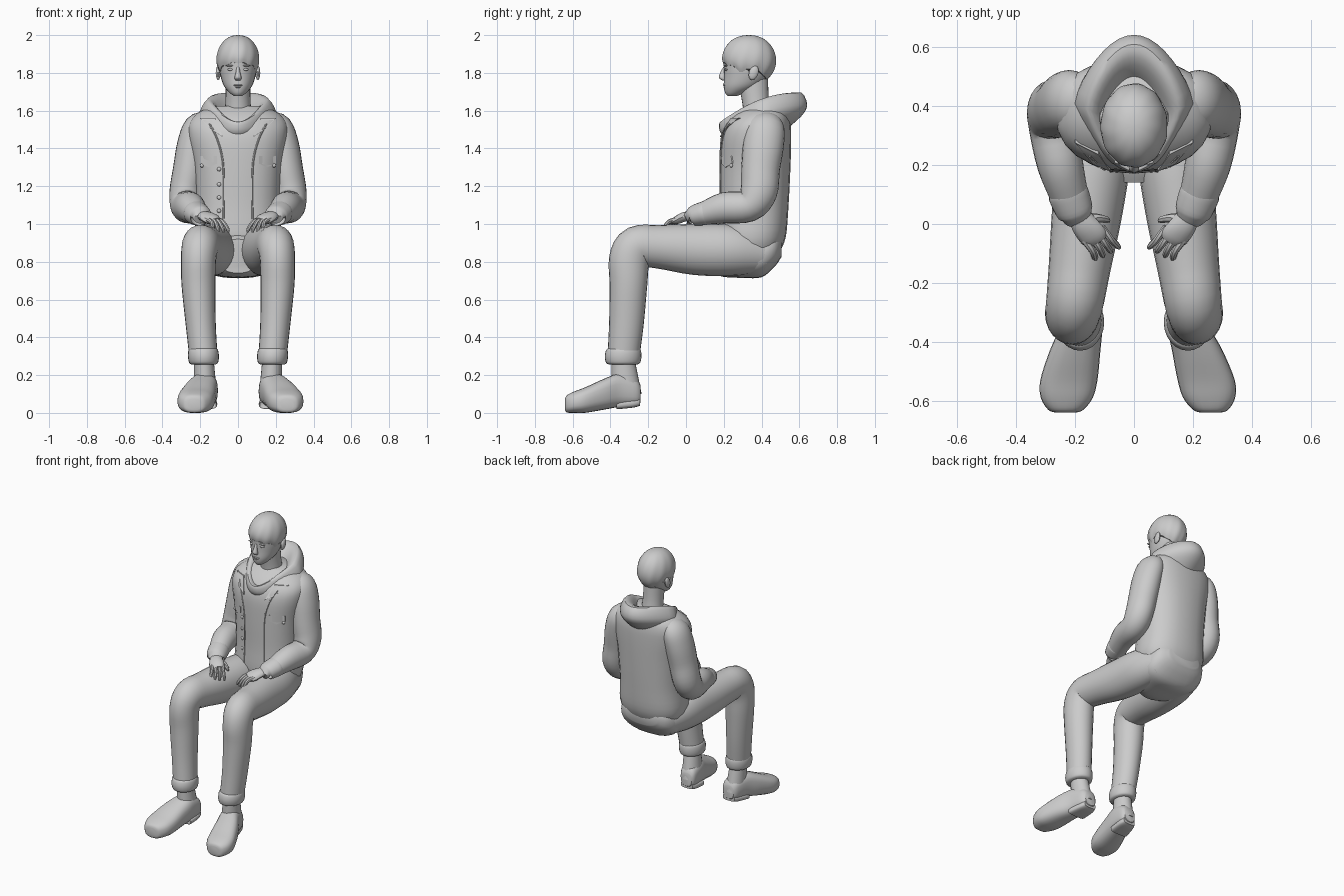
import bpy, bmesh, math
from mathutils import Vector
from mathutils.bvhtree import BVHTree

cube = bpy.data.objects.get("Cube")
if cube:
    bpy.data.objects.remove(cube)

grey = bpy.data.materials.new("plain grey")
grey.use_nodes = True
colour = (.6, .6, .6, 1)
grey.diffuse_color = colour
for node in grey.node_tree.nodes:
    if node.type == 'BSDF_PRINCIPLED':
        node.inputs["Base Color"].default_value = colour

made = []
UP = Vector((0, 0, 1))
FORWARD = Vector((0, -1, 0))


def skin(name, rings):
    """Joins rings of points into a closed surface."""
    bm = bmesh.new()
    loops = [[bm.verts.new(p) for p in ring] for ring in rings]
    for low, high in zip(loops, loops[1:]):
        for i in range(len(low)):
            k = i - 1
            bm.faces.new((low[k], low[i], high[i], high[k]))
    bm.faces.new(loops[0])
    bm.faces.new(loops[-1])
    bmesh.ops.recalc_face_normals(bm, faces=bm.faces)
    mesh = bpy.data.meshes.new(name)
    bm.to_mesh(mesh)
    bm.free()
    mesh.materials.append(grey)
    obj = bpy.data.objects.new(name, mesh)
    bpy.context.collection.objects.link(obj)
    made.append(obj)
    return obj


def spline(rows, steps):
    """Catmull-Rom interpolation between rows of numbers."""
    rows = [rows[0], *rows, rows[-1]]
    out = []
    for a, b, c, d in zip(rows, rows[1:], rows[2:], rows[3:]):
        for k in range(steps):
            t = k / steps
            out.append([q + t / 2 * (r - p + t * (2*p - 5*q + 4*r - s + t * (3*q - 3*r + s - p)))
                        for p, q, r, s in zip(a, b, c, d)])
    return out + [list(rows[-1])]


def power(value, p):
    return math.copysign(abs(value) ** p, value)


def tube(name, rows, side=1, axis=None, p=1, steps=4, sides=24):
    """Lofts x, y, z, half width, half depth along a path."""
    rows = spline(rows, steps)
    centres = [Vector((r[0] * side, r[1], r[2])) for r in rows]
    rings = []
    for i, row in enumerate(rows):
        t = axis or (centres[min(i + 1, len(rows) - 1)] - centres[max(i - 1, 0)]).normalized()
        u = Vector((1, 0, 0))
        u = (u - t * u.dot(t)).normalized()
        v = t.cross(u)
        turns = [math.tau * k / sides for k in range(sides)]
        rings.append([centres[i] + u * row[3] * power(math.cos(a), p)
                      + v * row[4] * power(math.sin(a), p) for a in turns])
    return skin(name, rings)


def ball(name, centre, size, tilt=0):
    """Rounded lump with three half sizes."""
    x, y, z = centre
    rows = []
    for k in range(9):
        a = math.pi * (k + .1) / 8.2
        h = -math.cos(a)
        rows.append((x, y + tilt * h, z + size[2] * h, size[0] * math.sin(a), size[1] * math.sin(a)))
    return tube(name, rows, axis=UP, steps=1, sides=14)


# Jacket body
torso = tube("jacket_body", [
    (0, .345, .84, .2, .145), (0, .35, .93, .23, .178), (0, .36, 1.1, .222, .183),
    (0, .365, 1.3, .235, .188), (0, .37, 1.45, .262, .187), (0, .382, 1.53, .262, .172),
    (0, .4, 1.585, .22, .14), (0, .41, 1.625, .14, .09)], axis=UP, p=.85)
surface = BVHTree.FromPolygons([v.co for v in torso.data.vertices],
                               [f.vertices[:] for f in torso.data.polygons])


def on_front(x, z, lift=0):
    hit = surface.ray_cast(Vector((x, -1, z)), Vector((0, 1, 0)))[0]
    return Vector((x, (hit.y if hit else .25) - lift, z))


def seam(name, points):
    rows = [(*on_front(x, z), .005, .005) for x, z in spline(points, 4)]
    tube(name, rows, steps=1, sides=6)


def plate(name, points, lift):
    skin(name, [[on_front(x, z, h) for x, z in points] for h in (lift, -.02)])


# Trouser seat
tube("trouser_seat", [(0, .14, .83, .1, .09), (0, .2, .835, .17, .115), (0, .3, .84, .21, .125),
                      (0, .4, .84, .21, .122), (0, .47, .87, .18, .095), (0, .505, .88, .12, .055)],
     axis=FORWARD, p=.8)

# Hood: width, front y, back y, back z, front z of each ring
hood = []
for w, front, back, zb, zf in spline([
        (.16, .22, .53, 1.5, 1.44), (.2, .185, .61, 1.57, 1.48), (.2, .175, .642, 1.63, 1.51),
        (.165, .18, .61, 1.695, 1.54), (.125, .21, .54, 1.67, 1.535), (.075, .28, .46, 1.57, 1.52)], 3):
    ring = []
    for k in range(36):
        a = math.tau * k / 36
        s = math.sin(a)
        dip = ((1 - s) / 2) ** 2
        narrow = 1 - (.25 * s if s > 0 else -.3 * s)
        ring.append(Vector((w * math.cos(a) * narrow, (front + back + s * (back - front)) / 2,
                            zb + (zf - zb) * dip)))
    hood.append(ring)
skin("hood", hood)

# Neck and head
tube("neck", [(0, .39, 1.5, .08, .08), (0, .37, 1.64, .067, .071), (0, .355, 1.76, .065, .08)])
tube("head", [
    (0, .245, 1.678, .022, .025), (0, .262, 1.695, .045, .055), (0, .295, 1.73, .074, .095),
    (0, .318, 1.78, .092, .117), (0, .328, 1.83, .102, .128), (0, .333, 1.88, .104, .132),
    (0, .335, 1.94, .08, .1), (0, .335, 1.97, .03, .04)], axis=UP)
tube("nose", [(0, .208, 1.832, .008, .01), (0, .197, 1.805, .011, .014),
              (0, .192, 1.775, .018, .018), (0, .203, 1.76, .014, .01)], axis=UP, sides=12)
ball("upper_lip", (0, .208, 1.735), (.026, .012, .006))
ball("lower_lip", (0, .21, 1.725), (.022, .012, .006))

# Hair with a ragged fringe, sideburns and a nape
hair = []
for j in range(15):
    ring = []
    for k in range(64):
        a = math.tau * k / 64
        s = math.sin(a)
        reach = 1.85 + (.55 * s * s if s > 0 else -.24 * s * s) + .03 * math.sin(a * 11)
        reach += .2 * math.exp(-((s + .3) / .15) ** 2)
        phi = .04 + (reach - .04) * j / 14
        r = math.sin(phi) ** .9 if phi < math.pi / 2 else 1 - .5 * (phi - math.pi / 2) ** 2
        r *= 1 + .015 * math.sin(a * 11 + phi * 3) * j / 14 - .07 * (j / 14) ** 8
        ring.append(Vector((.115 * r * math.cos(a), .332 + .145 * r * s, 1.86 + .14 * math.cos(phi))))
    hair.append(ring)
skin("hair", hair)

# Jacket buttons down the front
for z in (1.29, 1.21, 1.14, 1.07):
    ball("front_button", on_front(-.1, z), (.011, .008, .011))

for side, label in ((1, "left_"), (-1, "right_")):
    # Face details
    ball(label + "eye", (side * .04, .214, 1.818), (.017, .01, .007))
    ball(label + "brow", (side * .042, .211, 1.838), (.025, .009, .004))
    ball(label + "ear", (side * .105, .358, 1.8), (.013, .026, .038), tilt=.008)

    # Jacket front details
    seam(label + "jacket_edge", [(side * x, z) for x, z in
                                 ((.15, 1.53), (.11, 1.45), (.08, 1.33), (.075, 1.15), (.08, .92))])
    plate(label + "lapel", [(side * x, z) for x, z in
                            ((.08, 1.46), (.12, 1.56), (.2, 1.56), (.14, 1.5))], .012)
    plate(label + "pocket_flap", [(side * x, z) for x, z in
                                  ((.11, 1.36), (.2, 1.36), (.2, 1.32), (.155, 1.3), (.11, 1.32))], .006)
    ball(label + "pocket_button", on_front(side * .19, 1.31), (.011, .01, .011))

    # Sleeve and cuff
    tube(label + "sleeve", [
        (.15, .42, 1.56, .04, .06), (.205, .42, 1.515, .078, .1), (.235, .41, 1.42, .087, .108),
        (.255, .395, 1.29, .089, .102), (.277, .385, 1.17, .086, .098), (.272, .33, 1.095, .085, .085),
        (.25, .2, 1.085, .078, .082), (.215, .08, 1.05, .063, .058)], side)
    tube(label + "sleeve_cuff", [(.225, .11, 1.06, .06, .06), (.222, .1, 1.058, .069, .063),
                                 (.2, .04, 1.043, .062, .054), (.198, .035, 1.04, .045, .04)], side)

    # Hand resting on the thigh
    tube(label + "palm", [(.2, .06, 1.045, .033, .026), (.17, .0, 1.04, .044, .026),
                          (.14, -.04, 1.025, .048, .023), (.125, -.06, 1.015, .037, .015)], side, sides=14)
    for i in range(4):
        x, y = .095 + .02 * i, -.03 - .014 * i
        tube(label + "finger", [(x + .015, y + .02, 1.025, .013, .013), (x - .015, y - .02, 1.01, .012, .012),
                                (x - .04 + .006 * i, y - .045, .975, .01, .01),
                                (x - .045 + .008 * i, y - .052, .955, .005, .005)], side, sides=8)
    tube(label + "thumb", [(.17, .02, 1.035, .02, .02), (.125, .02, 1.02, .016, .015),
                           (.095, .015, .995, .012, .012), (.085, .01, .98, .005, .005)], side, sides=8)

    # Trouser leg and rolled hem
    tube(label + "trouser_leg", [
        (.11, .42, .84, .09, .1), (.135, .25, .86, .125, .135), (.158, .05, .865, .12, .135),
        (.185, -.15, .88, .105, .115), (.2, -.26, .88, .098, .11), (.209, -.3, .81, .093, .108),
        (.209, -.305, .68, .09, .1), (.198, -.315, .48, .08, .092), (.184, -.33, .31, .075, .085)], side)
    tube(label + "rolled_hem", [(.182, -.333, .255, .06, .07), (.182, -.333, .265, .076, .09),
                                (.183, -.333, .3, .082, .097), (.184, -.331, .335, .077, .09),
                                (.184, -.331, .345, .06, .07)], side, axis=UP)

    # Boot shaft, foot turned out, and heel
    splay = 1 if side > 0 else .7
    tube(label + "boot_shaft", [(.172, -.315, .1, .062, .08), (.177, -.325, .2, .056, .07),
                                (.182, -.335, .3, .052, .06)], side, axis=UP)
    tube(label + "boot_foot", [(.165 + x * splay, y, z, w, h) for x, y, z, w, h in (
        (0, -.24, .1, .04, .045), (.003, -.265, .11, .058, .07), (.02, -.35, .12, .072, .088),
        (.05, -.43, .1, .086, .082), (.08, -.53, .069, .097, .068), (.09, -.59, .057, .088, .057),
        (.095, -.63, .048, .06, .046), (.095, -.64, .045, .035, .03))], side, axis=FORWARD, p=.75)
    tube(label + "boot_heel", [(.165, -.243, .058, .045, .02), (.168, -.28, .05, .058, .022),
                               (.178, -.36, .042, .066, .022), (.178, -.365, .042, .06, .018)],
         side, axis=FORWARD, p=.6)

# Smooth shading with crisp edges
bpy.ops.object.select_all(action='DESELECT')
for obj in made:
    obj.select_set(True)
bpy.context.view_layer.objects.active = torso
bpy.ops.object.shade_smooth_by_angle(angle=math.radians(40))
